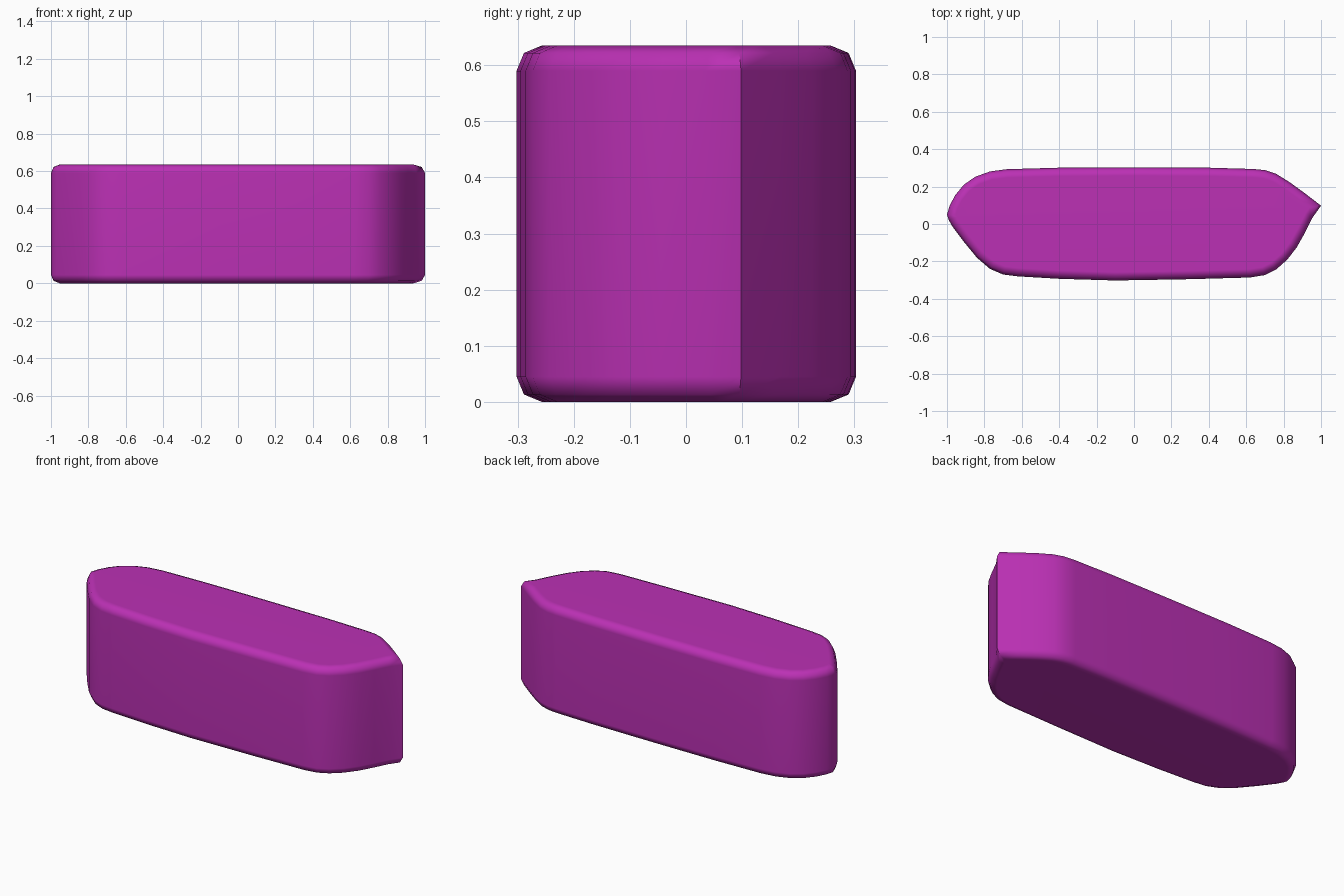
import bpy
import bmesh
from math import radians

if "Cube" in bpy.data.objects:
    bpy.data.objects.remove(bpy.data.objects["Cube"])

HEIGHT = 0.635
BEVEL = 0.045

# Plan outline, clockwise from the rounded left end; pointed tip on the right
outline = [
    (-1.0, 0.05), (-0.985, 0.10), (-0.955, 0.155), (-0.91, 0.21), (-0.85, 0.252),
    (-0.77, 0.281), (-0.68, 0.293), (-0.4, 0.301), (0, 0.303), (0.4, 0.301),
    (0.64, 0.294), (0.70, 0.288), (0.76, 0.268), (0.83, 0.225), (0.91, 0.167), (1.0, 0.098),
    (0.955, 0.035), (0.915, -0.045), (0.87, -0.125), (0.82, -0.19), (0.76, -0.243),
    (0.70, -0.273), (0.62, -0.286), (0.3, -0.295), (-0.1, -0.302), (-0.4, -0.293),
    (-0.62, -0.28), (-0.70, -0.27), (-0.77, -0.24), (-0.84, -0.18), (-0.91, -0.095),
    (-0.97, -0.015), (-0.99, 0.02),
]

# Extrude the outline into a block
bm = bmesh.new()
base = bm.faces.new([bm.verts.new((x, y, 0)) for x, y in outline])
top = bmesh.ops.extrude_face_region(bm, geom=[base], use_keep_orig=True)
bmesh.ops.translate(bm, vec=(0, 0, HEIGHT),
                    verts=[g for g in top["geom"] if isinstance(g, bmesh.types.BMVert)])
bmesh.ops.recalc_face_normals(bm, faces=bm.faces)

# Round the top and bottom rims only
rims = [e for e in bm.edges if abs(e.verts[0].co.z - e.verts[1].co.z) < 1e-4]
bmesh.ops.bevel(bm, geom=rims, offset=BEVEL, offset_type='OFFSET', segments=2,
                profile=0.5, affect='EDGES', clamp_overlap=False)
bmesh.ops.recalc_face_normals(bm, faces=bm.faces)

mesh = bpy.data.meshes.new("body")
bm.to_mesh(mesh)
bm.free()
body = bpy.data.objects.new("body", mesh)
bpy.context.collection.objects.link(body)

# Magenta finish
mat = bpy.data.materials.new("magenta")
mat.diffuse_color = (0.50, 0.03, 0.46, 1)
mat.use_nodes = True
mat.node_tree.nodes["Principled BSDF"].inputs["Base Color"].default_value = mat.diffuse_color
mesh.materials.append(mat)

# Smooth sides with a crisp tip
bpy.context.view_layer.objects.active = body
body.select_set(True)
bpy.ops.object.shade_smooth_by_angle(angle=radians(60))
weighted = body.modifiers.new("flat_caps", 'WEIGHTED_NORMAL')
weighted.keep_sharp = True
